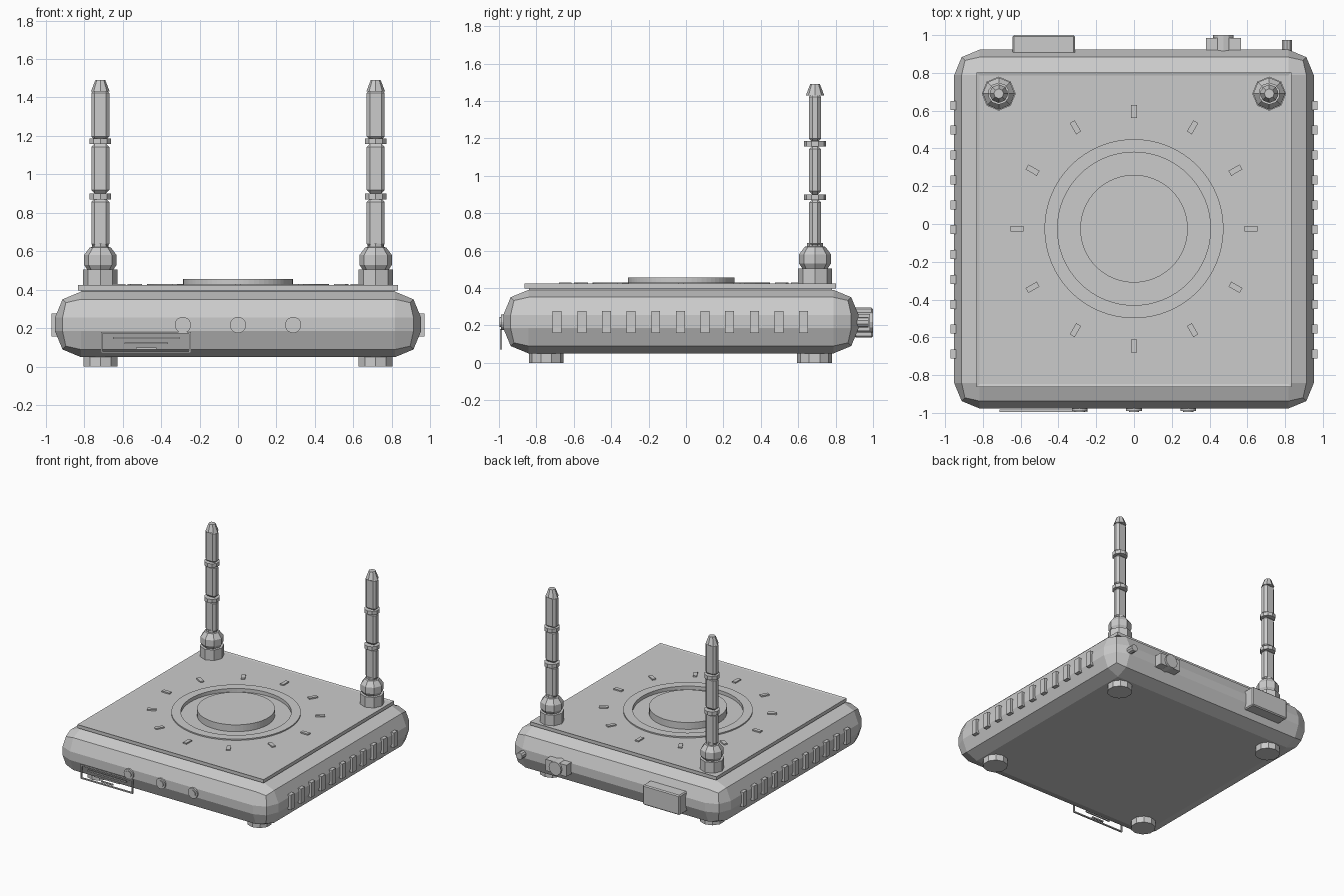
import bpy, bmesh, math
from mathutils import Matrix, Vector

if "Cube" in bpy.data.objects:
    bpy.data.objects.remove(bpy.data.objects["Cube"])

grey = bpy.data.materials.new("plain_grey")
grey.use_nodes = True
COLOUR = (0.6, 0.6, 0.6, 1)
grey.diffuse_color = COLOUR
grey.node_tree.nodes["Principled BSDF"].inputs["Base Color"].default_value = COLOUR

CY = -0.03   # centre line of the case in y


def finish(name, bm):
    bmesh.ops.recalc_face_normals(bm, faces=bm.faces[:])
    mesh = bpy.data.meshes.new(name)
    bm.to_mesh(mesh)
    bm.free()
    mesh.materials.append(grey)
    obj = bpy.data.objects.new(name, mesh)
    bpy.context.scene.collection.objects.link(obj)
    return obj


def box(name, low, high, bevel=0, segments=1, angle=0):
    """Box between two corners, optionally bevelled and turned about z."""
    low, high = Vector(low), Vector(high)
    bm = bmesh.new()
    bmesh.ops.create_cube(bm, size=1)
    bmesh.ops.scale(bm, vec=high - low, verts=bm.verts)
    if bevel:
        bmesh.ops.bevel(bm, geom=bm.edges[:], offset=bevel, segments=segments,
                        profile=0.5, affect='EDGES')
    obj_matrix = Matrix.Translation((low + high) / 2) @ Matrix.Rotation(angle, 4, 'Z')
    bmesh.ops.transform(bm, matrix=obj_matrix, verts=bm.verts)
    return finish(name, bm)


def lathe(name, profile, sides, centre, axis='Z', closed=False):
    """Turn (radius, height) points into a capped solid or a closed ring."""
    bm = bmesh.new()
    rings = []
    for r, h in profile:
        turn = [2 * math.pi * i / sides for i in range(sides)]
        rings.append([bm.verts.new((r * math.sin(a), r * math.cos(a), h)) for a in turn])
    pairs = list(zip(rings, rings[1:]))
    if closed:
        pairs.append((rings[-1], rings[0]))
    else:
        bm.faces.new(rings[0])
        bm.faces.new(rings[-1])
    for a, b in pairs:
        for i in range(sides):
            j = (i + 1) % sides
            bm.faces.new((a[i], a[j], b[j], b[i]))
    turn = Matrix.Identity(4)
    if axis != 'Z':
        turn = Matrix.Rotation(math.pi / 2 if axis == '-Y' else -math.pi / 2, 4, 'X')
    bmesh.ops.transform(bm, matrix=Matrix.Translation(centre) @ turn, verts=bm.verts)
    return finish(name, bm)


# Case with rounded edges
box("case", (-0.952, -0.977, 0.05), (0.952, 0.923, 0.39), 0.135, 2)

# Lid with a shallow inset panel and a round well
box("lid_seat", (-0.815, CY - 0.81, 0.38), (0.815, CY + 0.81, 0.4))
lid = box("lid", (-0.833, CY - 0.833, 0.397), (0.833, CY + 0.833, 0.424))
bm = bmesh.new()
bm.from_mesh(lid.data)
top = [f for f in bm.faces if f.normal.z > 0.9]
bmesh.ops.inset_region(bm, faces=top, thickness=0.022, depth=-0.004)
bm.to_mesh(lid.data)
bm.free()
cutter = lathe("well_cutter", [(0.405, 0.402), (0.405, 0.5)], 64, (0, CY + 0.005, 0))
cutter.hide_render = True
cutter.hide_viewport = True
cut = lid.modifiers.new("well", 'BOOLEAN')
cut.operation = 'DIFFERENCE'
cut.object = cutter

# Dial: raised rim, centre disc and twelve tick marks
DIAL = (0, CY + 0.005, 0)
lathe("dial_rim", [(0.405, 0.41), (0.474, 0.41), (0.474, 0.43), (0.405, 0.43)],
      64, DIAL, closed=True)
lathe("dial_disc", [(0.285, 0.395), (0.285, 0.457)], 64, DIAL)
for i in range(12):
    a = i * math.pi / 6
    x, y = 0.62 * math.sin(a), DIAL[1] + 0.62 * math.cos(a)
    box("dial_tick", (x - 0.015, y - 0.034, 0.41), (x + 0.015, y + 0.034, 0.43), angle=-a)

# Feet and antennas
for side in (-1, 1):
    x = side * 0.716
    for y in (CY - 0.717, CY + 0.717):
        lathe("foot", [(0.093, 0), (0.093, 0.07)], 10, (x, y, 0))
    at = (x, 0.69, 0)
    lathe("antenna_base", [(0.09, 0.41), (0.09, 0.505)], 8, at)
    lathe("antenna_joint", [(0.065, 0.5), (0.085, 0.53), (0.085, 0.58), (0.055, 0.62),
                            (0.042, 0.622), (0.042, 0.64)], 8, at)
    for z0, z1 in ((0.62, 0.875), (0.9, 1.16), (1.18, 1.44)):
        box("antenna_section", (x - 0.047, 0.658, z0), (x + 0.047, 0.722, z1), 0.018)
    for z in (0.87, 1.157):
        lathe("antenna_collar", [(0.058, z), (0.058, z + 0.03)], 10, at)
    lathe("antenna_tip", [(0.049, 1.43), (0.026, 1.49)], 8, at)

# Side vents
for side in (-1, 1):
    for i in range(11):
        y = CY + (i - 5) * 0.1317
        xs = sorted((side * 0.92, side * 0.971))
        box("side_vent", (xs[0], y - 0.024, 0.158), (xs[1], y + 0.024, 0.277))

# Front indicator lights: bezel ring and lens
for i in (-1, 0, 1):
    at = (i * 0.287, -0.96, 0.217)
    lathe("light_bezel", [(0.027, 0), (0.042, 0), (0.042, 0.03), (0.027, 0.03)],
          20, at, '-Y', True)
    lathe("light_lens", [(0.027, 0), (0.027, 0.036)], 20, at, '-Y')

# Front label frame with three bars
Y0, Y1 = -0.995, -0.983
for z in (0.07, 0.172):
    box("label_frame", (-0.713, Y0, z), (-0.245, Y1, z + 0.009))
for x in (-0.713, -0.254):
    box("label_frame", (x, Y0, 0.07), (x + 0.009, Y1, 0.181))
for x, z in ((-0.305, 0.15), (-0.365, 0.122), (-0.425, 0.094)):
    box("label_bar", (-0.955 - x, Y0, z - 0.005), (x, Y1, z + 0.005))

# Rear ports
box("rear_socket", (-0.643, 0.9, 0.135), (-0.312, 1.0, 0.295), 0.008)
box("rear_plug_block", (0.38, 0.9, 0.17), (0.566, 0.985, 0.262))
lathe("rear_plug", [(0.055, 0), (0.055, 0.1)], 12, (0.473, 0.9, 0.217), 'Y')
lathe("rear_button", [(0.028, 0), (0.028, 0.085)], 10, (0.81, 0.89, 0.217), 'Y')
